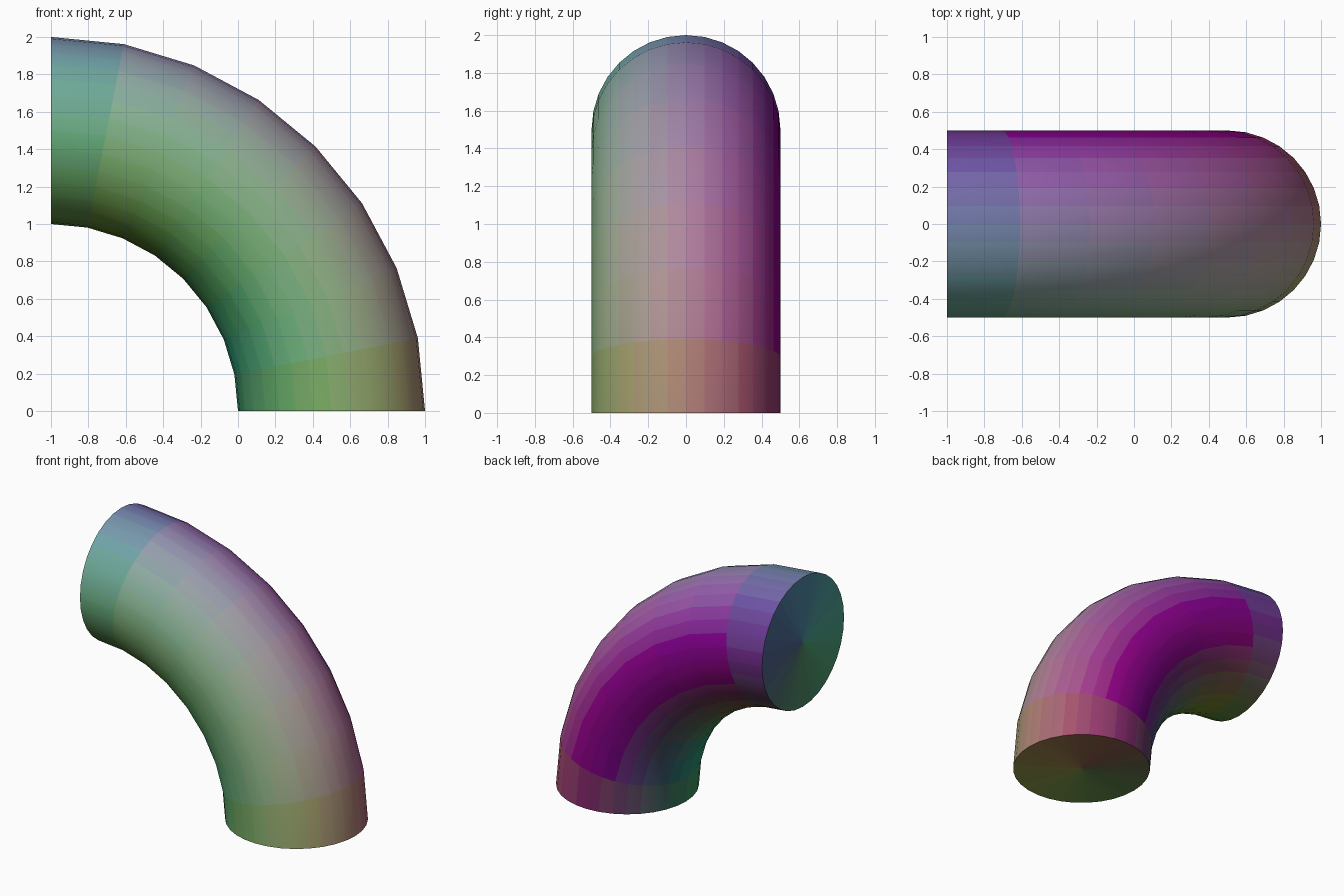
import bpy, bmesh
from math import radians
from mathutils import Matrix, Vector

if "Cube" in bpy.data.objects:
    bpy.data.objects.remove(bpy.data.objects["Cube"])

SIDES, STEPS = 32, 8
TUBE_RADIUS, BEND_RADIUS = 0.5, 1.5
BEND_CENTRE = (-1, 0, 0)
BRIGHTNESS, LEVELS = 0.45, 20

bm = bmesh.new()

# Bottom rim, swept a quarter turn up and towards -x
rim = bmesh.ops.create_circle(
    bm, segments=SIDES, radius=TUBE_RADIUS,
    matrix=Matrix.Translation((BEND_CENTRE[0] + BEND_RADIUS, 0, 0)))
bmesh.ops.spin(bm, geom=list(bm.edges), cent=BEND_CENTRE, axis=(0, -1, 0),
               angle=radians(90), steps=STEPS)

# Flat caps on both ends
caps = bmesh.ops.holes_fill(
    bm, edges=[e for e in bm.edges if e.is_boundary], sides=0)["faces"]
bmesh.ops.recalc_face_normals(bm, faces=bm.faces)
bm.normal_update()

# Direction tint at each vertex, blended across the cap rims
tint = {v: v.normal.copy() for v in bm.verts}
for cap in caps:
    ring = list(cap.verts)
    middle = sum((tint[v] for v in ring), Vector()) / len(ring)
    fan = bmesh.ops.poke(bm, faces=[cap])
    tint[fan["verts"][0]] = middle

mesh = bpy.data.meshes.new("pipe_elbow")
palette = {}


def colour_slot(n):
    """Material slot for a direction: right is red, front green, up blue."""
    key = tuple(round((c * 0.5 + 0.5) * LEVELS) for c in (n.x, -n.y, n.z))
    if key not in palette:
        mat = bpy.data.materials.new("tint_%d_%d_%d" % key)
        mat.diffuse_color = [BRIGHTNESS * k / LEVELS for k in key] + [1]
        mat.use_nodes = True
        mat.node_tree.nodes["Principled BSDF"].inputs["Base Color"].default_value = mat.diffuse_color
        mesh.materials.append(mat)
        palette[key] = len(palette)
    return palette[key]


for f in bm.faces:
    f.smooth = True
    f.material_index = colour_slot(
        sum((tint[v] for v in f.verts), Vector()) / len(f.verts))

bm.to_mesh(mesh)
bm.free()
elbow = bpy.data.objects.new("pipe_elbow", mesh)
bpy.context.collection.objects.link(elbow)

# Smooth tube, crisp rims
bpy.context.view_layer.objects.active = elbow
elbow.select_set(True)
bpy.ops.object.shade_smooth_by_angle(angle=radians(40))
